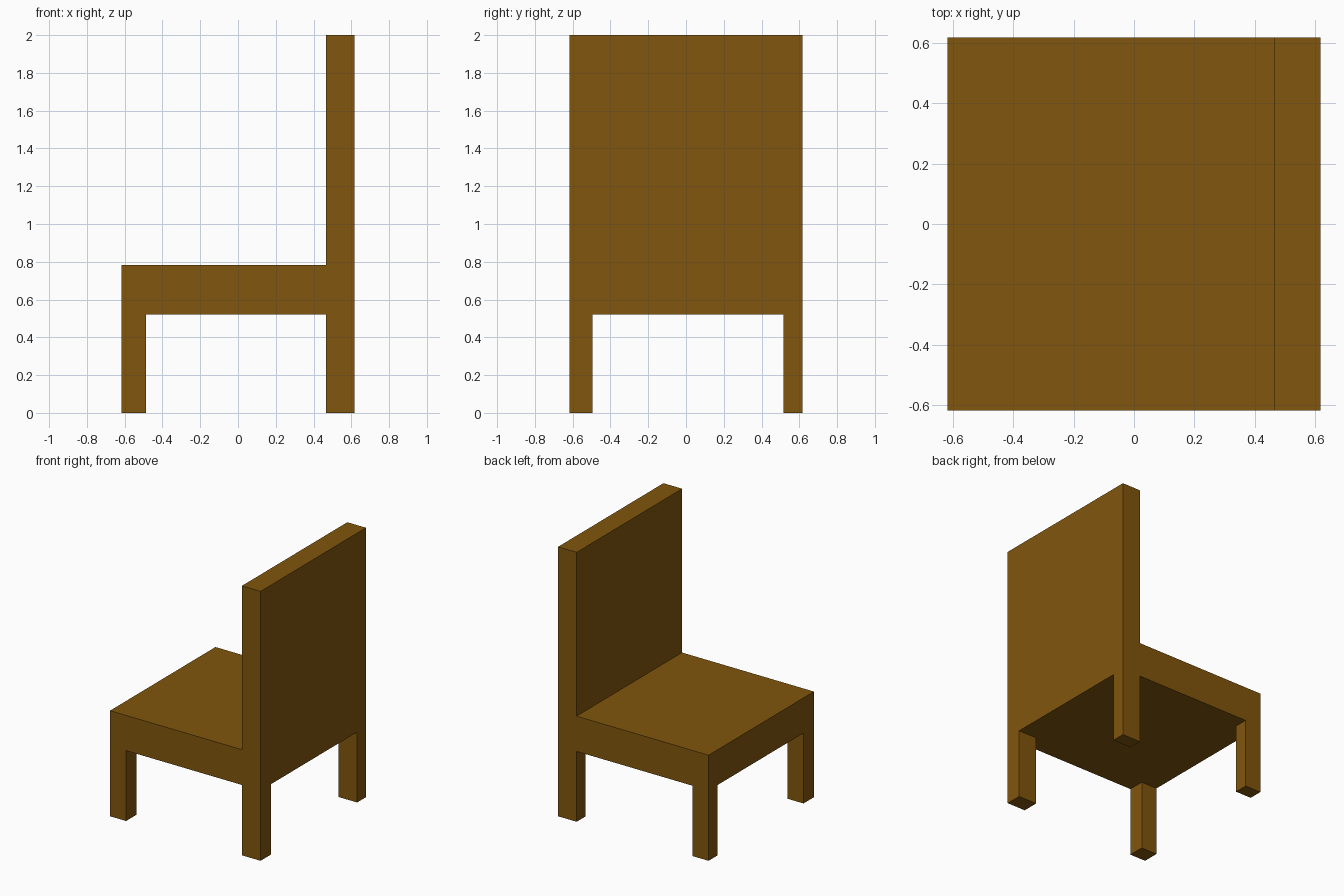
import bpy
import bmesh
from mathutils import Vector

if "Cube" in bpy.data.objects:
    bpy.data.objects.remove(bpy.data.objects["Cube"])

wood = bpy.data.materials.new("brown wood")
wood.diffuse_color = (0.22, 0.093, 0.004, 1.0)
wood.use_nodes = True
wood.node_tree.nodes["Principled BSDF"].inputs["Base Color"].default_value = wood.diffuse_color

HALF = 0.618         # half width and depth of the chair
SEAT_BOTTOM, SEAT_TOP, TOP = 0.522, 0.784, 2.0
BACK_X = 0.465       # inner face of the backrest and its legs
FRONT_LEG_X = -0.486  # inner face of the legs at the seat edge


def box(name, x, y, z):
    """Box spanning the given (low, high) ranges."""
    bm = bmesh.new()
    bmesh.ops.create_cube(bm, size=1.0)
    for v in bm.verts:
        v.co = Vector(r[0] if c < 0 else r[1] for c, r in zip(v.co, (x, y, z)))
    mesh = bpy.data.meshes.new(name)
    bm.to_mesh(mesh)
    bm.free()
    mesh.materials.append(wood)
    obj = bpy.data.objects.new(name, mesh)
    bpy.context.collection.objects.link(obj)
    return obj


# Thick seat and the upright backrest behind it
box("seat", (-HALF, BACK_X), (-HALF, HALF), (SEAT_BOTTOM, SEAT_TOP))
box("backrest", (BACK_X, HALF), (-HALF, HALF), (SEAT_BOTTOM, TOP))

# Four corner legs; the -y pair is slightly wider than the +y pair
for x_name, x in (("seat_edge", (-HALF, FRONT_LEG_X)), ("backrest", (BACK_X, HALF))):
    for y_name, y in (("near", (-HALF, -0.496)), ("far", (0.515, HALF))):
        box(f"{x_name}_leg_{y_name}", x, y, (0.0, SEAT_BOTTOM))
